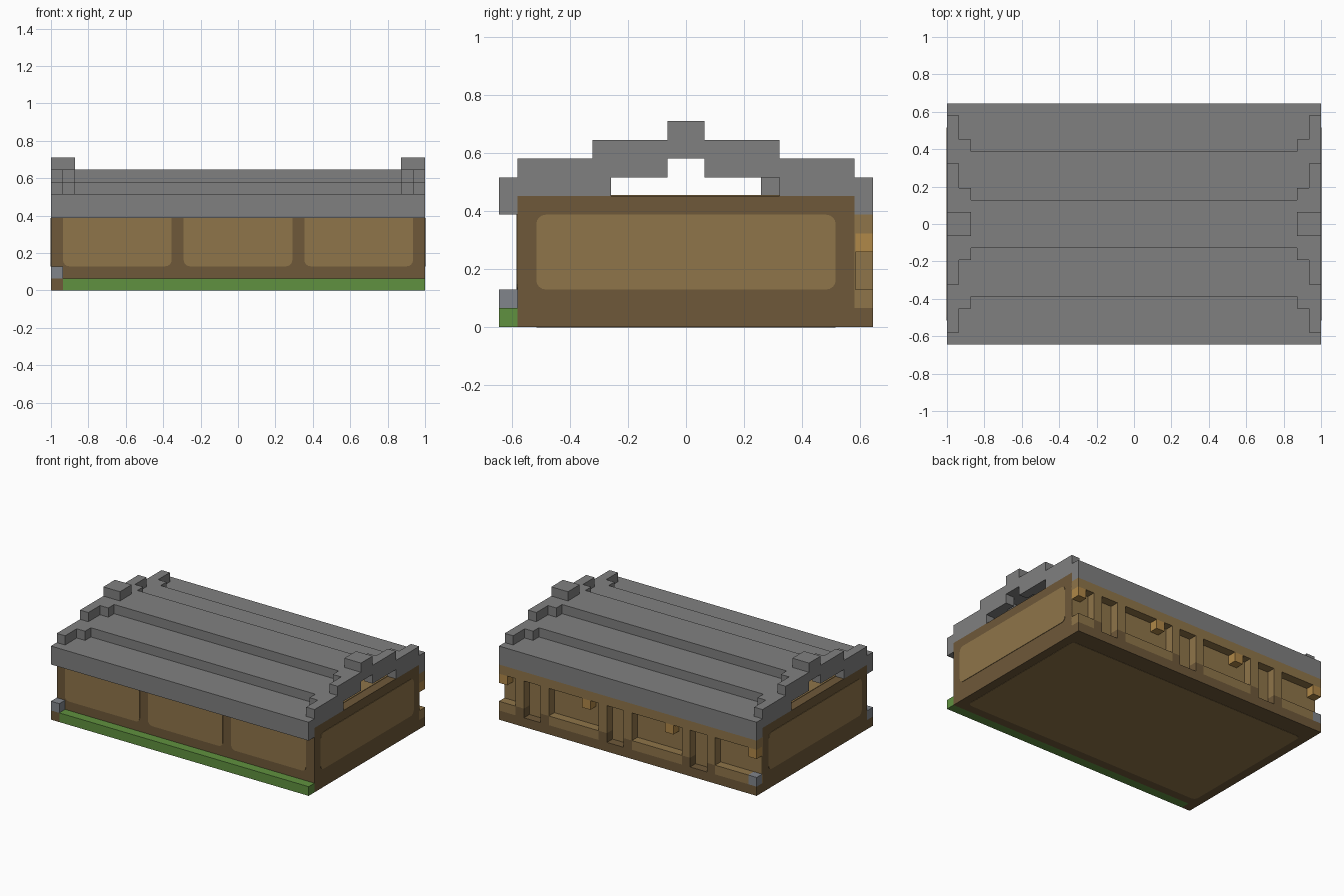
import bpy, bmesh
from mathutils import Vector

cube = bpy.data.objects.get("Cube")
if cube:
    bpy.data.objects.remove(cube, do_unlink=True)

U = 2 / 31          # one building block
T = 0.05            # plate thickness in blocks
HX, HY = 15.5, 9    # half length and half depth of the body


def material(name, rgb):
    m = bpy.data.materials.new(name)
    m.use_nodes = True
    col = (*rgb, 1)
    m.diffuse_color = col
    bsdf = m.node_tree.nodes["Principled BSDF"]
    bsdf.inputs["Base Color"].default_value = col
    bsdf.inputs["Roughness"].default_value = 0.9
    return m


GREY = material("roof grey", (0.216, 0.216, 0.216))
STONE = material("stone grey", (0.22, 0.235, 0.26))
BROWN = material("dark brown", (0.156, 0.098, 0.041))
TAN = material("tan", (0.275, 0.178, 0.067))
GREEN = material("green", (0.117, 0.283, 0.05))
AMBER = material("amber", (0.434, 0.246, 0.065))


def blocks(name, mat, boxes, round_axis=None, radius=0.5):
    """Boxes given as (x range, y range, z range) in blocks, joined in one object."""
    bm = bmesh.new()
    for box in boxes:
        verts = bmesh.ops.create_cube(bm, size=1)["verts"]
        for v in verts:
            v.co = Vector([(a + b) / 2 + c * (b - a) for (a, b), c in zip(box, v.co)]) * U
        if round_axis is not None:
            edges = {e for v in verts for e in v.link_edges}
            corner = [e for e in edges
                      if abs((e.verts[0].co - e.verts[1].co).normalized()[round_axis]) > 0.9]
            bmesh.ops.bevel(bm, geom=corner, offset=radius * U, segments=4,
                            profile=0.5, affect='EDGES')
    bmesh.ops.recalc_face_normals(bm, faces=bm.faces)
    me = bpy.data.meshes.new(name)
    bm.to_mesh(me)
    bm.free()
    me.materials.append(mat)
    ob = bpy.data.objects.new(name, me)
    bpy.context.collection.objects.link(ob)
    return ob


FULL = (-HX, HX)
FRONT, BACK = (-10, -9), (9, 10)
LEFT_END = (-HX, 1 - HX)

# Body and its inset-looking rounded panels
blocks("body", BROWN, [(FULL, (-HY, HY), (0, 7))])
blocks("front_panels", TAN,
       [((c - 4.5, c + 4.5), (-HY - T, -HY + T), (2, 6.5)) for c in (-10, 0, 10)], 1)
blocks("end_panels", TAN,
       [((s * HX - T, s * HX + T), (-8, 8), (2, 6)) for s in (-1, 1)], 0)
blocks("top_panel", TAN, [((-14.5, 14.5), (-8, 8), (7 - T, 7 + T))], 2)
blocks("bottom_panel", TAN, [((-14.5, 14.5), (-8, 8), (-T / 2, T))], 2)

# Front strip and corner stones
blocks("grass_strip", GREEN, [((1 - HX, HX), FRONT, (0, 1))])
blocks("front_corner_base", BROWN, [(LEFT_END, FRONT, (0, 1))])
blocks("corner_stones", STONE, [(LEFT_END, y, (1, 2)) for y in (FRONT, BACK)])

# Back wall: repeating wide windows, narrow slots and columns
windows = [(13.5, HX), (3.5, 9.5), (-6.5, -0.5), (1 - HX, -10.5)]
columns = [(c + d, c + d + 1) for c in (9.5, -0.5, -10.5) for d in (0, 3)]
blocks("back_base", BROWN, [(FULL, BACK, (0, 1))])
blocks("back_recess", TAN, [(FULL, (9 - T, 9 + T), (1, 6))])
blocks("window_sills", TAN, [(w, BACK, (1, 2)) for w in windows])
blocks("column_feet", BROWN, [(c, BACK, (1, 2)) for c in columns])
blocks("columns", TAN, [(c, BACK, (2, 5)) for c in columns])
blocks("back_header", TAN, [(FULL, BACK, (5, 6))])
blocks("window_brackets", AMBER,
       [((c - 0.5, c + 0.5), BACK, (4, 5)) for c in (-15, -5, 5, 15)])

# Stepped roof: thin slabs between the gables, deep eaves
roof = [(FULL, (-2, 2), (9, 10))]
MID = (-14.5, 14.5)
roof[0] = (MID, (-2, 2), (9, 10))


def both(x, y0, y1, z):
    return [(x, (y0, y1), z), (x, (-y1, -y0), z)]


roof += both(MID, 2, 6, (8, 9)) + both(MID, 6, 9, (7, 8))
blocks("roof_slabs", GREY, roof)
blocks("roof_eaves", GREY, both(FULL, 9, 10, (6, 8)))

# Stepped gable trims at each end
for side, name in ((-1, "gable_trim_right"), (1, "gable_trim_left")):
    outer = tuple(sorted((side * 14.5, side * HX)))
    inner = tuple(sorted((side * 13.5, side * 14.5)))
    trim = both(outer, 5, 9, (7, 9)) + both(outer, 1, 5, (8, 10))
    trim += both(inner, 6, 7, (8, 9)) + both(inner, 2, 3, (9, 10))
    trim += [(outer, (-1, 1), (9, 11)), (inner, (-1, 1), (10, 11))]
    trim.append((outer, tuple(sorted((-4 * side, -5 * side))), (7, 8)))
    blocks(name, GREY, trim)
